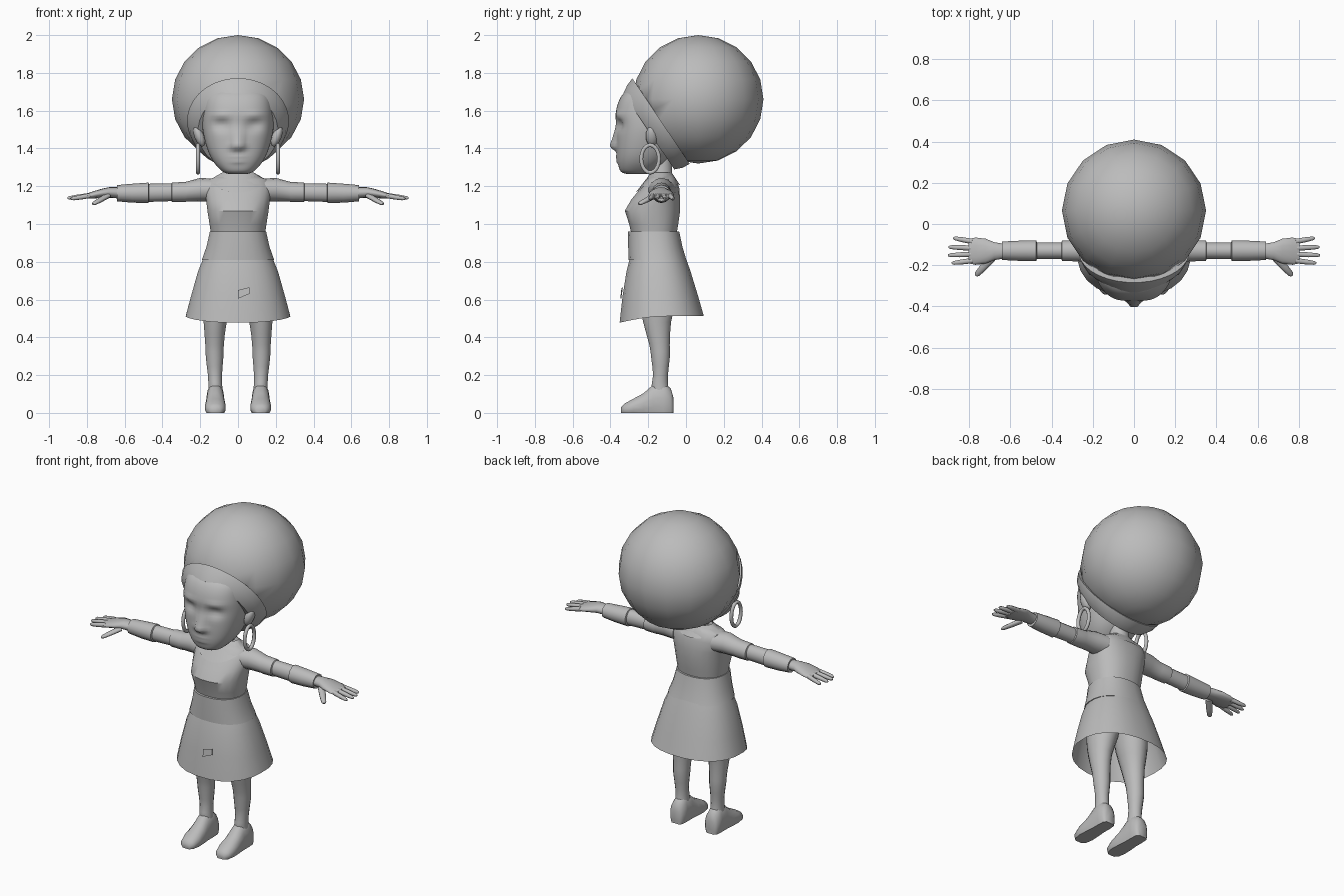
import bpy, bmesh, math
from mathutils import Vector, Matrix

if "Cube" in bpy.data.objects:
    bpy.data.objects.remove(bpy.data.objects["Cube"])

grey = bpy.data.materials.new("plain_grey")
grey.diffuse_color = (0.5, 0.5, 0.5, 1)
grey.use_nodes = True
grey.node_tree.nodes["Principled BSDF"].inputs["Base Color"].default_value = grey.diffuse_color


def finish(name, bm, mirror=False, angle=40):
    bmesh.ops.recalc_face_normals(bm, faces=bm.faces)
    mesh = bpy.data.meshes.new(name)
    bm.to_mesh(mesh)
    bm.free()
    mesh.materials.append(grey)
    ob = bpy.data.objects.new(name, mesh)
    bpy.context.collection.objects.link(ob)
    if mirror:
        ob.modifiers.new("mirror", 'MIRROR').use_mirror_merge = False
    bpy.ops.object.select_all(action='DESELECT')
    ob.select_set(True)
    bpy.context.view_layer.objects.active = ob
    bpy.ops.object.shade_smooth_by_angle(angle=math.radians(angle))
    return ob


def skin(bm, rings, cap_start=True, cap_end=True):
    """Bridge a list of equal point rings."""
    vs = [[bm.verts.new(p) for p in r] for r in rings]
    n = len(vs[0])
    for a, b in zip(vs, vs[1:]):
        for i in range(n):
            j = (i + 1) % n
            bm.faces.new((a[i], a[j], b[j], b[i]))
    if cap_start:
        bm.faces.new(vs[0])
    if cap_end:
        bm.faces.new(vs[-1])


def oval(centre, u, v, n, power=2.0):
    """Superellipse ring spanned by the vectors u and v."""
    pts = []
    for i in range(n):
        a = 2 * math.pi * (i + 0.5) / n
        c, s = math.cos(a), math.sin(a)
        c = math.copysign(abs(c) ** (2 / power), c)
        s = math.copysign(abs(s) ** (2 / power), s)
        pts.append(Vector(centre) + Vector(u) * c + Vector(v) * s)
    return pts


def level(z, hw, y0, y1, n=24, power=2.3, x=0):
    """Horizontal ring from half width and front/back depth."""
    return oval((x, (y0 + y1) / 2, z), (hw, 0, 0), (0, (y1 - y0) / 2, 0), n, power)


def refine(rows, steps):
    """Catmull-Rom subdivision of a table of sections."""
    out = []
    for i in range(len(rows) - 1):
        p = [rows[max(i - 1, 0)], rows[i], rows[i + 1], rows[min(i + 2, len(rows) - 1)]]
        for k in range(steps):
            t = k / steps
            out.append([0.5 * (2 * b + (c - a) * t + (2 * a - 5 * b + 4 * c - d) * t * t
                               + (3 * b - a - 3 * c + d) * t ** 3) for a, b, c, d in zip(*p)])
    return out + [list(rows[-1])]


def bump(x, centre, width):
    return math.exp(-((x - centre) / width) ** 2)


# Head with sculpted nose, brows, eye sockets and lips
head_rows = [(1.265, .05, -.315, -.21), (1.28, .085, -.347, -.17), (1.33, .13, -.362, -.11),
             (1.40, .163, -.367, -.06), (1.50, .187, -.368, -.01), (1.60, .187, -.37, 0),
             (1.68, .175, -.34, 0), (1.73, .13, -.28, -.03)]
rings = [level(*r, n=64, power=2.5) for r in refine(head_rows, 6)]
for ring in rings:
    for p in ring:
        if p.y < -.2:
            x, z = abs(p.x), p.z
            height = bump(z, 1.412, .022) if z < 1.412 else bump(z, 1.412, .085)
            p.y -= .045 * height * bump(x, 0, .024 + .01 * bump(z, 1.41, .02))
            p.y += .022 * bump(x, .085, .045) * bump(z, 1.525, .03)
            p.y -= .010 * bump(x, .09, .05) * bump(z, 1.575, .014)
            p.y -= .008 * bump(x, 0, .04) * (bump(z, 1.355, .01) + bump(z, 1.33, .01))
bm = bmesh.new()
skin(bm, rings)
finish("head", bm, angle=60)

# Round hair, sliced off by the slanted headband plane
tilt = Vector((0, -.83, -.557)).normalized()
along = Vector((0, -.557, .83)).normalized()
side = Vector((1, 0, 0))
bm = bmesh.new()
bmesh.ops.create_uvsphere(bm, u_segments=16, v_segments=10, radius=1,
                          matrix=Matrix.Translation((0, .065, 1.66)) @ Matrix.Diagonal((.35, .345, .34, 1)))
bmesh.ops.bisect_plane(bm, geom=bm.verts[:] + bm.edges[:] + bm.faces[:],
                       plane_co=(0, -.13, 1.54), plane_no=tilt, clear_outer=True)
bmesh.ops.holes_fill(bm, edges=[e for e in bm.edges if e.is_boundary])
finish("hair", bm)

# Headband between hair and face
bm = bmesh.new()
skin(bm, [oval((0, -.132, 1.545), side * .27, along * .274, 32),
          oval((0, -.165, 1.516), side * .255, along * .264, 32),
          oval((0, -.197, 1.49), side * .212, along * .243, 32)])
finish("headband", bm)

# Ears and hoop earrings
bm = bmesh.new()
bmesh.ops.create_uvsphere(bm, u_segments=12, v_segments=8, radius=1,
                          matrix=Matrix.Translation((.205, -.18, 1.465)) @ Matrix.Rotation(.35, 4, 'Y')
                          @ Matrix.Diagonal((.026, .033, .058, 1)))
finish("ear", bm, True, 60)
bm = bmesh.new()
hoop = []
for i in range(20):
    a = 2 * math.pi * i / 20
    out = Vector((0, math.cos(a), math.sin(a)))
    mid = Vector((.212, -.19 + .047 * out.y, 1.345 + .073 * out.z))
    hoop.append(oval(mid, out * .011, side * .011, 8))
skin(bm, hoop + [hoop[0]], False, False)
bmesh.ops.remove_doubles(bm, verts=bm.verts, dist=1e-5)
finish("earring", bm, True, 60)

# Neck
bm = bmesh.new()
skin(bm, [level(z, r, -.13 - r, -.13 + r, 16, 2) for z, r in ((1.18, .085), (1.25, .058), (1.38, .055))])
finish("neck", bm)

# Bodice
bm = bmesh.new()
torso = [(.94, .143, -.288, -.05), (1.0, .152, -.302, -.04), (1.07, .163, -.325, -.03),
         (1.13, .17, -.29, -.03), (1.19, .18, -.24, -.035), (1.235, .16, -.21, -.05),
         (1.262, .08, -.185, -.07)]
skin(bm, [level(*r) for r in torso])
finish("bodice", bm)

# Collar, dipping at the front
bm = bmesh.new()
low = level(1.225, .145, -.268, -.03, 24, 2)
for p in low:
    f = (p.y + .149) / .119
    p.z += .015 * (1 - f * f) + (.06 * f if f < 0 else -.02 * f)
skin(bm, [low, level(1.272, .085, -.185, -.075, 24, 2)], False, False)
finish("collar", bm)

# Wide waistband
bm = bmesh.new()
skin(bm, [level(*r) for r in ((.81, .193, -.305, .003), (.88, .168, -.307, -.018), (.96, .15, -.307, -.035))])
finish("waistband", bm)

# Flared skirt, open below
bm = bmesh.new()
skirt = [level(*r) for r in ((.82, .184, -.298, 0), (.75, .213, -.316, .025),
                             (.62, .25, -.337, .065), (.512, .279, -.353, .096))]
for p in skirt[-1]:
    p.z -= .035 * max(0, (-.13 - p.y) / .223) ** 1.5
skin(bm, skirt, True, False)
finish("skirt", bm)

# Small pocket tab on the skirt front
bm = bmesh.new()
skin(bm, [[Vector((x, y - d, z)) for x, y, z in ((0, -.343, .605), (.06, -.339, .63),
                                                (.06, -.334, .665), (0, -.338, .65))] for d in (0, .005)])
finish("skirt_tab", bm)

# Arms: shoulder, sleeve cuffs and forearm
bm = bmesh.new()
arm = [(.13, 1.18, .075, .06), (.2, 1.182, .062, .062), (.27, 1.172, .052, .053), (.28, 1.17, .053, .053),
       (.35, 1.168, .05, .051), (.353, 1.168, .041, .047), (.472, 1.165, .042, .048),
       (.475, 1.165, .052, .054), (.56, 1.163, .05, .05), (.64, 1.163, .046, .043)]
skin(bm, [oval((x, -.13, z), (0, ry, 0), (0, 0, rz), 14) for x, z, ry, rz in arm])
finish("arm", bm, True)

# Hands with fingers and thumb
bm = bmesh.new()
palm = [(.63, 1.165, .036, .03), (.68, 1.167, .045, .028), (.72, 1.163, .062, .024),
        (.77, 1.153, .068, .019), (.805, 1.147, .06, .013)]
skin(bm, [oval((x, -.132, z), (0, ry, 0), (0, 0, rz), 14) for x, z, ry, rz in palm])
fingers = [((.785, -.085, 1.15), (.878, -.068, 1.133)), ((.79, -.117, 1.151), (.9, -.112, 1.137)),
           ((.79, -.147, 1.151), (.903, -.152, 1.137)), ((.785, -.178, 1.15), (.885, -.19, 1.133)),
           ((.69, -.165, 1.15), (.768, -.25, 1.105))]
for a, b in fingers:
    a, b = Vector(a), Vector(b)
    d = (b - a).normalized()
    u = d.cross(Vector((0, 0, 1))).normalized()
    v = u.cross(d)
    fat = 1.5 if a.x < .7 else 1
    skin(bm, [oval(a.lerp(b, t), u * r * fat, v * r, 8)
              for t, r in ((0, .014), (.5, .013), (.9, .010), (1, .005))])
finish("hand", bm, True, 60)

# Legs
bm = bmesh.new()
leg = [(.06, .12, .045, -.17, -.075), (.13, .12, .038, -.185, -.092), (.2, .122, .038, -.175, -.095),
       (.29, .124, .047, -.185, -.085), (.36, .124, .05, -.195, -.085), (.48, .121, .062, -.228, -.078),
       (.60, .108, .085, -.25, -.05), (.74, .09, .09, -.26, -.03)]
skin(bm, [level(z, hw, y0, y1, 16, 2, x) for z, x, hw, y0, y1 in refine(leg, 2)])
finish("leg", bm, True, 60)

# Shoes: sections from heel to toe with a flat sole
bm = bmesh.new()
shoe = [(-.066, .03, .08), (-.08, .045, .13), (-.12, .048, .165), (-.175, .048, .15),
        (-.225, .053, .105), (-.28, .056, .075), (-.325, .046, .05), (-.343, .025, .032)]
rings = []
for y, hw, top in shoe:
    ring = oval((.12, y, top * .35), (hw, 0, 0), (0, 0, top * .65), 16, 2.2)
    for p in ring:
        p.z = max(p.z, 0)
    rings.append(ring)
skin(bm, rings)
finish("shoe", bm, True, 50)
